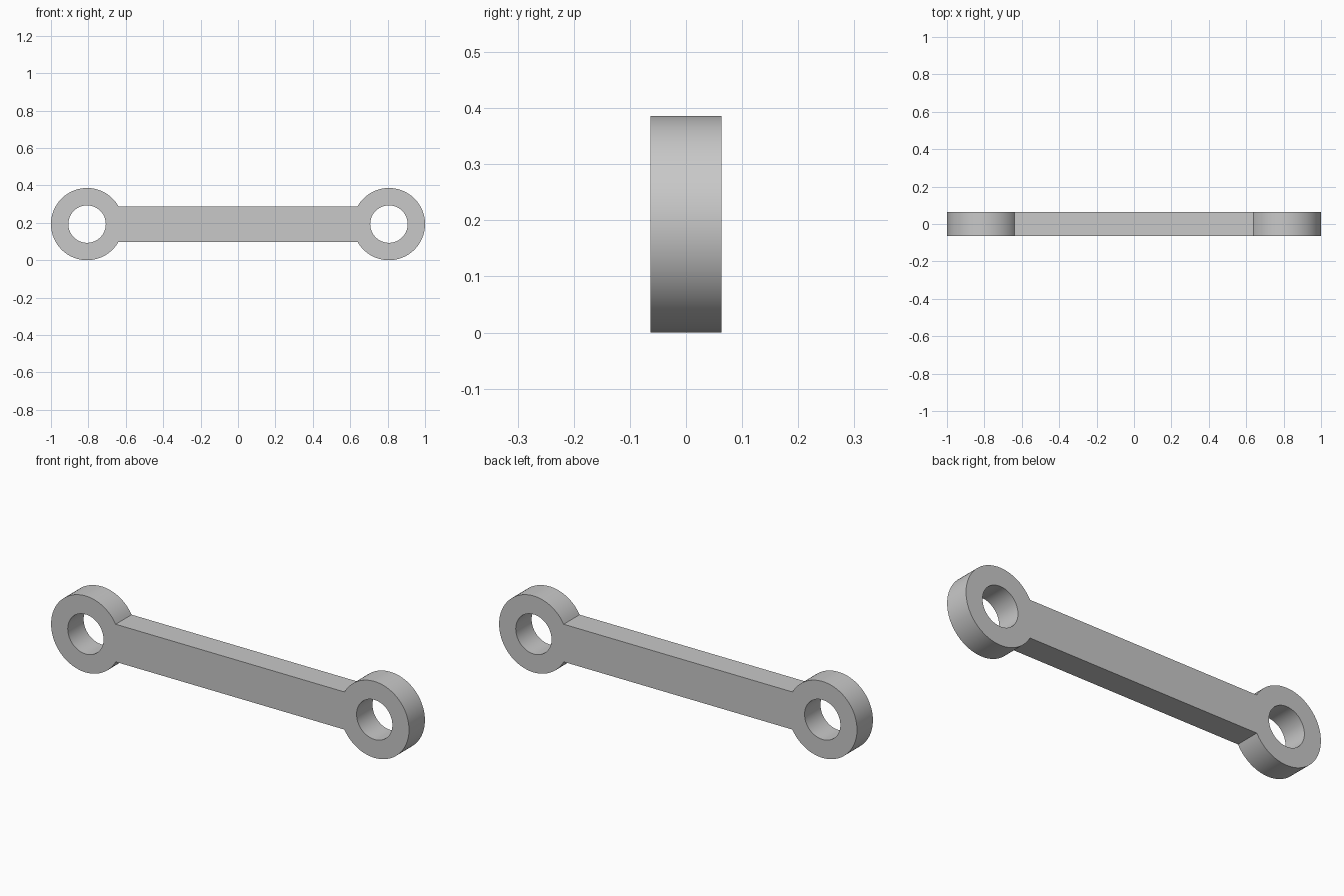
import bpy
import bmesh
from math import asin, cos, sin, pi, radians
from mathutils import Vector

cube = bpy.data.objects.get("Cube")
if cube:
    bpy.data.objects.remove(cube, do_unlink=True)

EYE_X, EYE_Z = 0.807, 0.193      # eye centre, also outer radius height
R_OUT, R_HOLE = 0.193, 0.1
BAR_HALF = 0.095
THICK = 0.127
ARC, NECK = 84, 16               # segments on the free arc and where the bar joins

steel = bpy.data.materials.new("steel grey")
steel.use_nodes = True
grey = (0.58, 0.58, 0.58, 1)
steel.diffuse_color = grey
steel.node_tree.nodes["Principled BSDF"].inputs["Base Color"].default_value = grey

bm = bmesh.new()

# Angles around an eye: the neck arc faces the bar, the rest is free
a = asin(BAR_HALF / R_OUT)
angles = [-a + 2 * a * i / NECK for i in range(NECK)]
angles += [a + (2 * pi - 2 * a) * i / ARC for i in range(ARC)]


def eye(side):
    """Flat ring on one end; returns its neck vertices from bottom to top."""
    def circle(r):
        return [bm.verts.new((side * (EYE_X - r * cos(t)), -THICK / 2,
                              EYE_Z + r * sin(t))) for t in angles]
    outer, inner = circle(R_OUT), circle(R_HOLE)
    n = len(angles)
    for i in range(n):
        j = (i + 1) % n
        bm.faces.new((outer[i], outer[j], inner[j], inner[i]))
    return outer[:NECK + 1]


# Two eyes bridged by the bar
left_neck, right_neck = eye(1), eye(-1)
for i in range(NECK):
    bm.faces.new((left_neck[i], left_neck[i + 1], right_neck[i + 1], right_neck[i]))

# Thicken the outline into a solid plate
solid = bmesh.ops.extrude_face_region(bm, geom=bm.faces[:], use_keep_orig=True)
back = [v for v in solid["geom"] if isinstance(v, bmesh.types.BMVert)]
bmesh.ops.translate(bm, vec=Vector((0, THICK, 0)), verts=back)
bmesh.ops.recalc_face_normals(bm, faces=bm.faces[:])

mesh = bpy.data.meshes.new("link_arm")
bm.to_mesh(mesh)
bm.free()
mesh.materials.append(steel)
link = bpy.data.objects.new("link_arm", mesh)
bpy.context.collection.objects.link(link)

# Smooth round walls, crisp rims
bpy.ops.object.select_all(action="DESELECT")
link.select_set(True)
bpy.context.view_layer.objects.active = link
bpy.ops.object.shade_smooth_by_angle(angle=radians(30))
